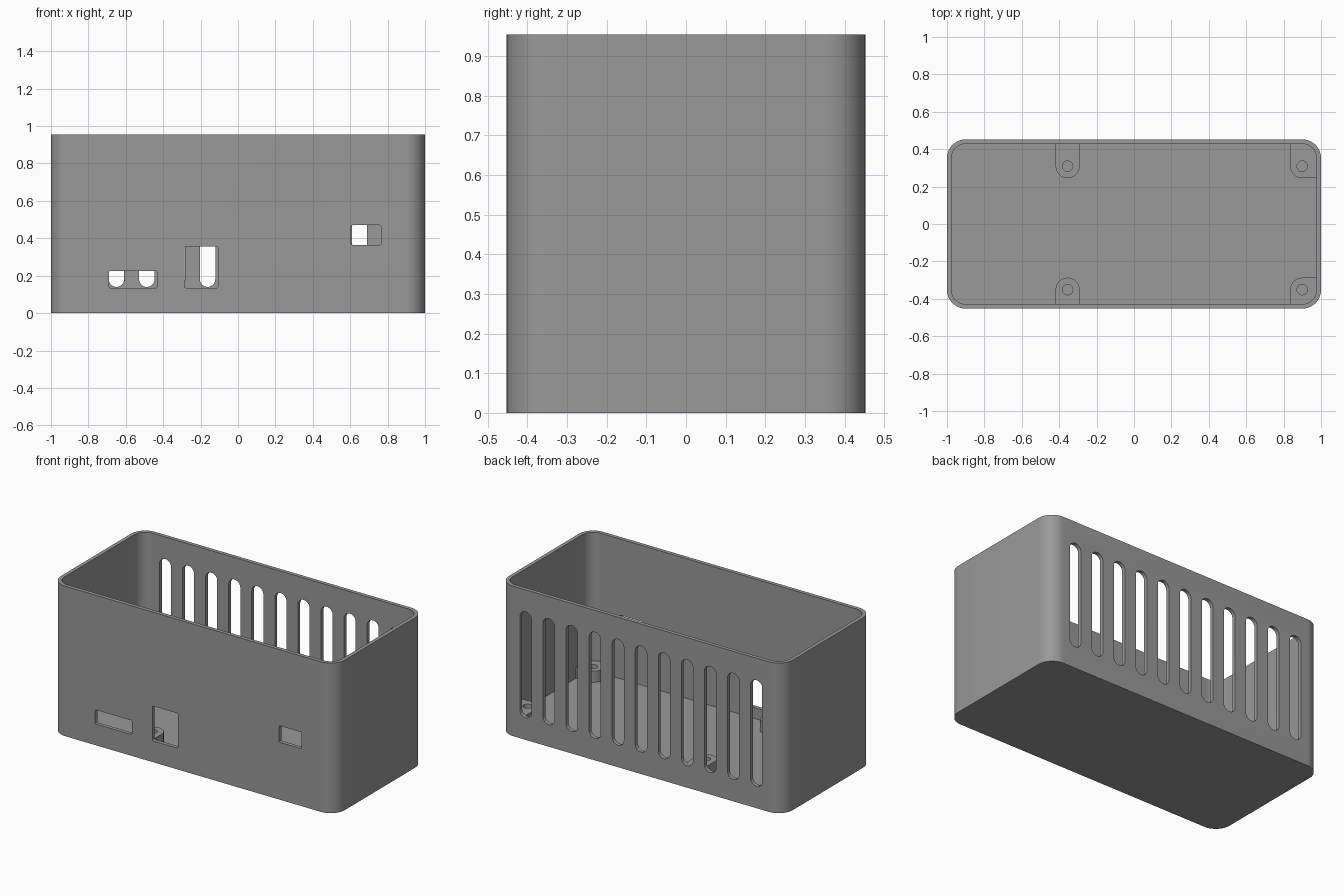
import bpy, bmesh, math

if "Cube" in bpy.data.objects:
    bpy.data.objects.remove(bpy.data.objects["Cube"])

HX, HY, H = 1.0, 0.4525, 0.955     # half length, half depth, height
WALL, FLOOR = 0.024, 0.066         # wall and floor thickness
POST_TOP = 0.137

grey = bpy.data.materials.new("grey_plastic")
grey.diffuse_color = (0.32, 0.32, 0.32, 1)
grey.use_nodes = True
grey.node_tree.nodes["Principled BSDF"].inputs["Base Color"].default_value = grey.diffuse_color


def rounded(x0, x1, y0, y1, radii, n=10):
    """Rounded rectangle outline; radii run anticlockwise from the low corner."""
    pts = []
    corners = ((x0, y0, 1, 1), (x1, y0, -1, 1), (x1, y1, -1, -1), (x0, y1, 1, -1))
    for k, ((x, y, sx, sy), r) in enumerate(zip(corners, radii)):
        if r == 0:
            pts.append((x, y))
            continue
        for i in range(n + 1):
            a = math.pi * (1 + k / 2) + math.pi / 2 * i / n
            pts.append((x + sx * r + r * math.cos(a), y + sy * r + r * math.sin(a)))
    return pts


def prism(name, outlines, lo, hi, axis="z"):
    """Extrude outlines along z, or along y for outlines drawn in x and z."""
    bm = bmesh.new()
    for outline in outlines:
        rings = []
        for h in (lo, hi):
            rings.append([bm.verts.new((p, q, h) if axis == "z" else (p, h, q))
                          for p, q in outline])
        a, b = rings
        bm.faces.new(a)
        bm.faces.new(b)
        for i in range(len(a)):
            j = (i + 1) % len(a)
            bm.faces.new((a[i], a[j], b[j], b[i]))
    bmesh.ops.remove_doubles(bm, verts=bm.verts, dist=1e-5)
    bmesh.ops.recalc_face_normals(bm, faces=bm.faces)
    mesh = bpy.data.meshes.new(name)
    bm.to_mesh(mesh)
    bm.free()
    mesh.materials.append(grey)
    obj = bpy.data.objects.new(name, mesh)
    bpy.context.collection.objects.link(obj)
    return obj


def activate(obj):
    bpy.ops.object.select_all(action="DESELECT")
    obj.select_set(True)
    bpy.context.view_layer.objects.active = obj


def cut(obj, cutter):
    """Subtract the cutter and discard it."""
    mod = obj.modifiers.new("cut", "BOOLEAN")
    mod.operation, mod.solver, mod.object = "DIFFERENCE", "EXACT", cutter
    activate(obj)
    bpy.ops.object.modifier_apply(modifier=mod.name)
    bpy.data.objects.remove(cutter)


def smooth(obj):
    activate(obj)
    bpy.ops.object.shade_smooth_by_angle(angle=math.radians(30))


# Case with a hollow interior
case = prism("case", [rounded(-HX, HX, -HY, HY, [0.1] * 4)], 0, H)
ix, iy = HX - WALL, HY - WALL
cut(case, prism("cavity", [rounded(-ix, ix, -iy, iy, [0.1 - WALL] * 4)], FLOOR, H + 0.1))

# Row of ventilation slots in the back wall
slots = [rounded(c - 0.041, c + 0.041, 0.14, 0.815, [0.0409] * 4)
         for c in (0.1625 * i for i in range(-5, 6))]
cut(case, prism("slot_cutter", slots, HY - 0.06, HY + 0.1, "y"))

# Connector openings in the front wall
ports = [rounded(*box, [0.008] * 4, n=3) for box in (
    (-0.69, -0.43, 0.135, 0.225),
    (-0.287, -0.107, 0.135, 0.357),
    (0.605, 0.765, 0.365, 0.47))]
cut(case, prism("port_cutter", ports, -HY - 0.1, -HY + 0.06, "y"))
smooth(case)

# Screw posts: two against the long walls, two in the right-hand corners
R = 0.064
back, front = (0.245, HY - 0.012), (-HY + 0.012, -0.287)
posts = (
    ("back_middle_post", -0.355, 0.309, (-0.355 - R, -0.355 + R, *back), (R - 1e-4, R - 1e-4, 0, 0)),
    ("front_middle_post", -0.355, -0.351, (-0.355 - R, -0.355 + R, *front), (0, 0, R - 1e-4, R - 1e-4)),
    ("back_corner_post", 0.899, 0.309, (0.835, HX - 0.012, *back), (R, 0, 0.088, 0)),
    ("front_corner_post", 0.899, -0.351, (0.835, HX - 0.012, *front), (0, 0.088, 0, R)),
)
for name, cx, cy, box, radii in posts:
    post = prism(name, [rounded(*box, radii)], FLOOR - 0.03, POST_TOP)
    hole = rounded(cx - 0.028, cx + 0.028, cy - 0.028, cy + 0.028, [0.028] * 4, n=6)
    cut(post, prism("hole_cutter", [hole], FLOOR, POST_TOP + 0.1))
    smooth(post)
